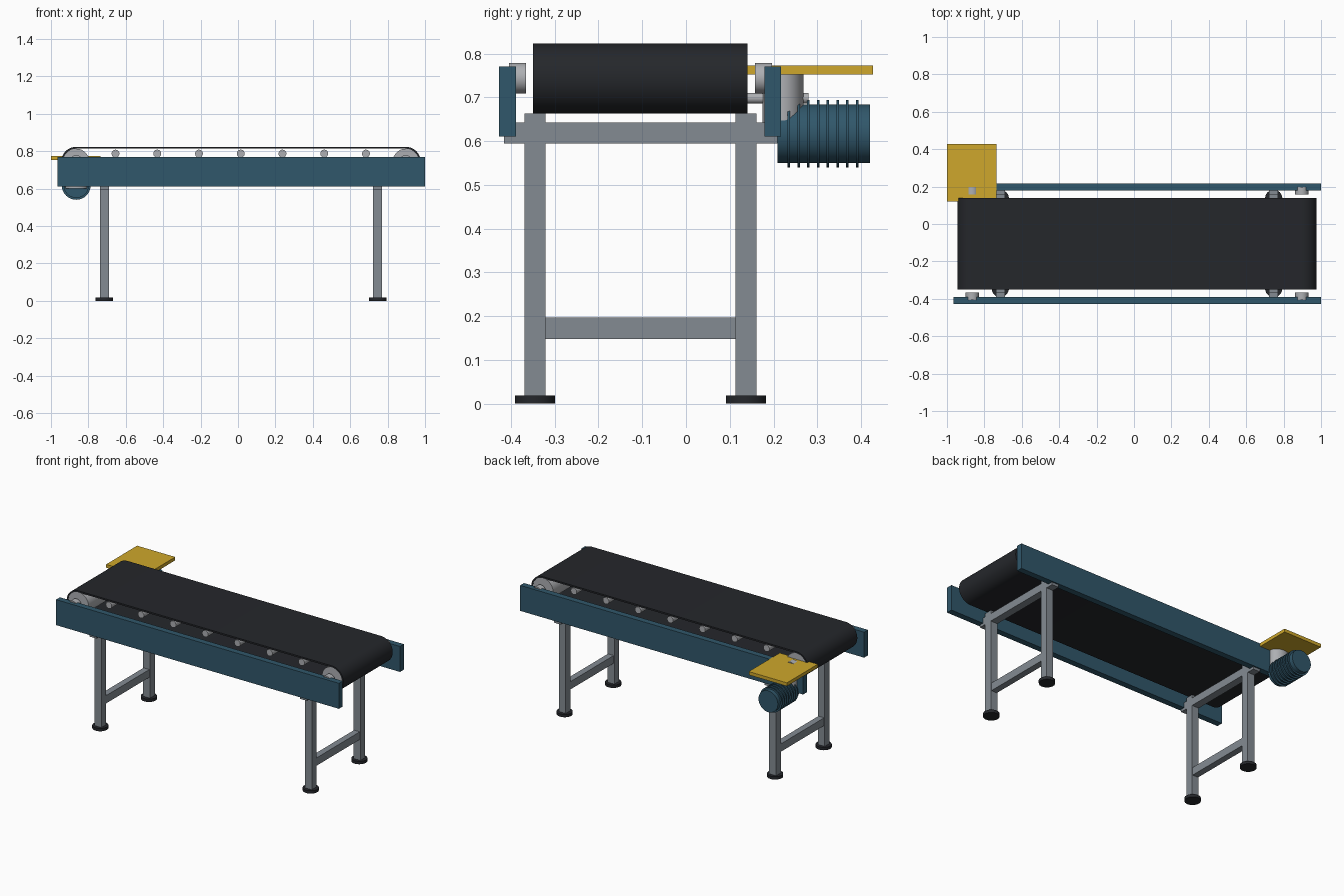
import bpy, bmesh, math
from mathutils import Matrix

if "Cube" in bpy.data.objects:
    bpy.data.objects.remove(bpy.data.objects["Cube"])


def material(name, rgb):
    m = bpy.data.materials.new(name)
    m.diffuse_color = (*rgb, 1)
    m.use_nodes = True
    m.node_tree.nodes["Principled BSDF"].inputs["Base Color"].default_value = m.diffuse_color
    return m


BLUE = material("blue_paint", (0.03, 0.095, 0.145))
BLACK = material("black_rubber", (0.018, 0.02, 0.024))
YELLOW = material("yellow_paint", (0.62, 0.39, 0.025))
STEEL = material("painted_steel", (0.23, 0.26, 0.29))
ZINC = material("zinc", (0.42, 0.43, 0.45))


def finish(name, bm, mat, smooth=False):
    bmesh.ops.recalc_face_normals(bm, faces=bm.faces)
    me = bpy.data.meshes.new(name)
    bm.to_mesh(me)
    bm.free()
    ob = bpy.data.objects.new(name, me)
    bpy.context.collection.objects.link(ob)
    me.materials.append(mat)
    if smooth:
        bpy.ops.object.select_all(action='DESELECT')
        ob.select_set(True)
        bpy.context.view_layer.objects.active = ob
        bpy.ops.object.shade_smooth_by_angle(angle=math.radians(35))
    return ob


def box(name, x, y, z, mat):
    # x, y, z are (min, max) pairs
    bm = bmesh.new()
    bmesh.ops.create_cube(bm, size=1)
    for v in bm.verts:
        v.co = [a + (b - a) * (c + 0.5) for (a, b), c in zip((x, y, z), v.co)]
    return finish(name, bm, mat)


def add_cyl_y(bm, x, z, r, y0, y1, n=40):
    m = Matrix.Translation((x, (y0 + y1) / 2, z)) @ Matrix.Rotation(math.pi / 2, 4, 'X')
    bmesh.ops.create_cone(bm, cap_ends=True, segments=n, radius1=r, radius2=r,
                          depth=y1 - y0, matrix=m)


def cyl_y(name, x, z, r, y0, y1, mat, n=40):
    bm = bmesh.new()
    add_cyl_y(bm, x, z, r, y0, y1, n)
    return finish(name, bm, mat, True)


def cyl_z(name, x, y, rx, ry, z0, z1, mat):
    bm = bmesh.new()
    m = Matrix.Translation((x, y, (z0 + z1) / 2)) @ Matrix.Diagonal((rx, ry, 1, 1))
    bmesh.ops.create_cone(bm, cap_ends=True, segments=40, radius1=1, radius2=1,
                          depth=z1 - z0, matrix=m)
    return finish(name, bm, mat, True)


X_DRIVE, X_TAIL, Z_AXIS = -0.865, 0.897, 0.743
BELT_Y = (-0.35, 0.14)


# Belt: hollow stadium loop around both pulleys
def stadium(r, n=24):
    pts = []
    for cx, start in ((X_TAIL, -90), (X_DRIVE, 90)):
        for i in range(n + 1):
            a = math.radians(start + 180 * i / n)
            pts.append((cx + r * math.cos(a), Z_AXIS + r * math.sin(a)))
    return pts


bm = bmesh.new()
rings = [[bm.verts.new((px, y, pz)) for px, pz in stadium(r)]
         for r, y in ((0.08, BELT_Y[0]), (0.08, BELT_Y[1]),
                      (0.07, BELT_Y[1]), (0.07, BELT_Y[0]))]
for k in range(4):
    a, b = rings[k], rings[(k + 1) % 4]
    for i in range(len(a)):
        j = (i + 1) % len(a)
        bm.faces.new((a[i], a[j], b[j], b[i]))
finish("belt", bm, BLACK, True)

# End pulleys and their bearings
for tag, x in (("drive", X_DRIVE), ("tail", X_TAIL)):
    cyl_y(tag + "_pulley", x, Z_AXIS, 0.07, -0.347, 0.137, ZINC, 48)
    for side, y0, y1 in (("front", -0.405, -0.366), ("back", 0.158, 0.197)):
        cyl_y(f"{tag}_bearing_{side}", x, Z_AXIS + 0.001, 0.035, y0, y1, ZINC)

# Carrying rollers under the top run
for i in range(7):
    cyl_y(f"roller_{i + 1}", -0.655 + i * 0.2232, 0.787, 0.021, -0.347, 0.137, ZINC, 24)

# Side rails
for side, y in (("front", (-0.427, -0.389)), ("back", (0.179, 0.217))):
    box(f"side_rail_{side}", (-0.965, 1.0), y, (0.61, 0.77), BLUE)

# Leg frames: two posts with feet, a top beam and a lower brace
for tag, x in (("left", -0.715), ("right", 0.747)):
    for side, y in (("front", -0.345), ("back", 0.137)):
        box(f"leg_{tag}_{side}", (x - 0.024, x + 0.024), (y - 0.024, y + 0.024),
            (0.01, 0.663), STEEL)
        cyl_z(f"foot_{tag}_{side}", x, y, 0.046, 0.046, 0, 0.018, BLACK)
    box(f"top_beam_{tag}", (x - 0.024, x + 0.024), (-0.416, 0.209), (0.594, 0.642), STEEL)
    box(f"lower_brace_{tag}", (x - 0.02, x + 0.02), (-0.322, 0.114), (0.148, 0.197), STEEL)

# Drive unit: finned motor, gearbox and output shaft
cyl_y("motor_body", X_DRIVE, 0.617, 0.067, 0.209, 0.42, BLUE, 48)
bm = bmesh.new()
for i in range(8):
    y = 0.235 + i * 0.0223
    add_cyl_y(bm, X_DRIVE, 0.617, 0.077, y - 0.003, y + 0.003, 48)
finish("motor_fins", bm, BLUE, True)
cyl_z("gearbox", X_DRIVE, 0.222, 0.06, 0.047, 0.6, 0.754, ZINC)
cyl_y("output_shaft", X_DRIVE, 0.698, 0.012, 0.1, 0.28, ZINC, 24)

# Guard plate above the drive
box("drive_guard", (-1.0, -0.735), (0.12, 0.427), (0.752, 0.773), YELLOW)
